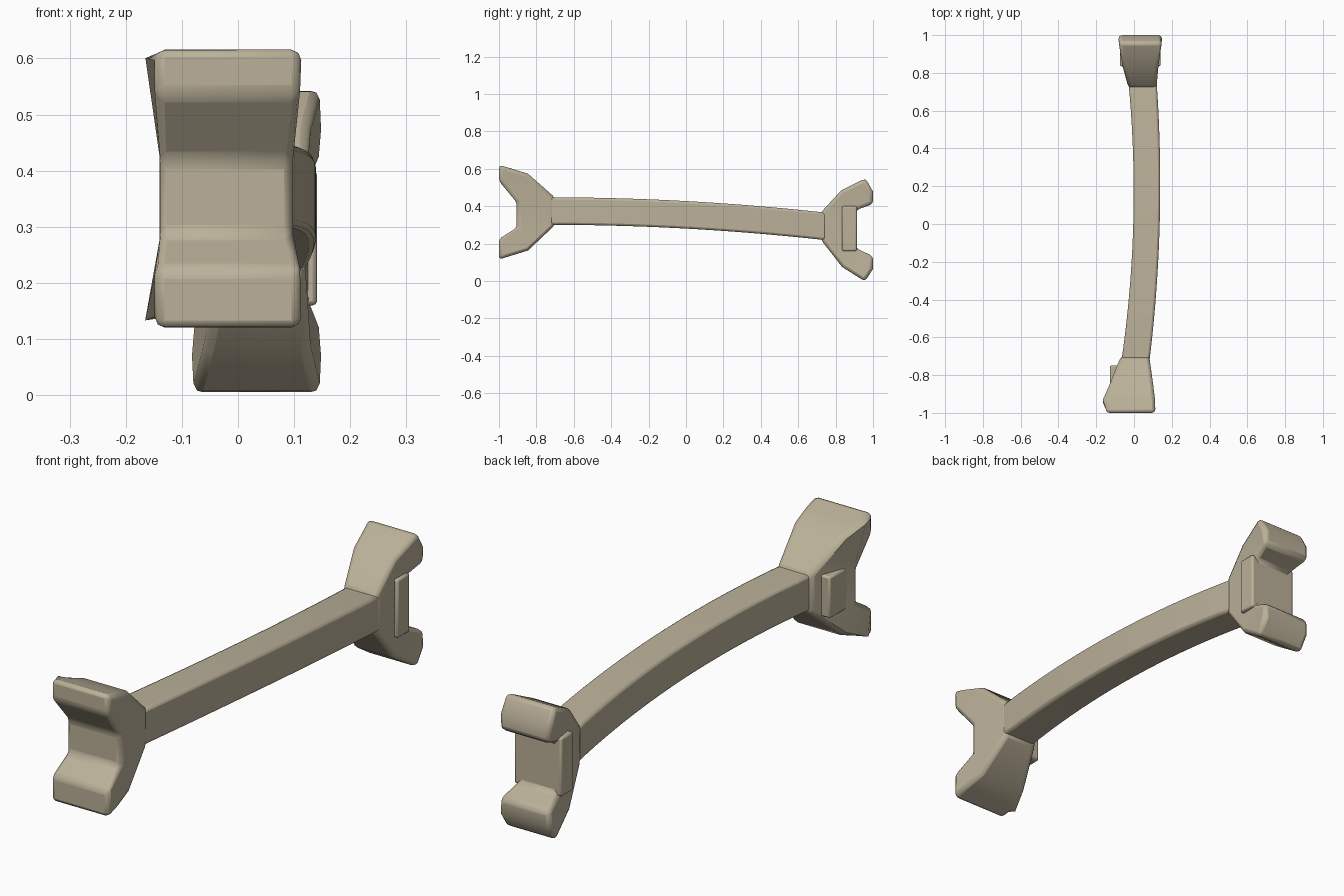
import bpy, bmesh

if "Cube" in bpy.data.objects:
    bpy.data.objects.remove(bpy.data.objects["Cube"])

MAT = bpy.data.materials.new("bone_tan")
MAT.diffuse_color = (0.50, 0.44, 0.32, 1)
MAT.use_nodes = True
MAT.node_tree.nodes["Principled BSDF"].inputs["Base Color"].default_value = MAT.diffuse_color

def finish(name, bm, bevel, segs=2):
    bmesh.ops.recalc_face_normals(bm, faces=bm.faces)
    me = bpy.data.meshes.new(name)
    bm.to_mesh(me)
    bm.free()
    me.materials.append(MAT)
    ob = bpy.data.objects.new(name, me)
    bpy.context.collection.objects.link(ob)
    mod = ob.modifiers.new("soft_edges", 'BEVEL')
    mod.width = bevel
    mod.segments = segs
    mod.limit_method = 'ANGLE'
    mod.angle_limit = 0.6
    bpy.ops.object.select_all(action='DESELECT')
    bpy.context.view_layer.objects.active = ob
    ob.select_set(True)
    bpy.ops.object.shade_smooth_by_angle(angle=0.6)
    return ob

# Knuckle: a forked side profile, each point (y, z, x left, x right)
CELLS = [(0, 1, 5), (1, 2, 3, 4, 5), (0, 5, 6, 11), (11, 6, 10), (10, 6, 7, 8, 9)]

def knuckle(name, pts):
    bm = bmesh.new()
    left = [bm.verts.new((p[2], p[0], p[1])) for p in pts]
    right = [bm.verts.new((p[3], p[0], p[1])) for p in pts]
    n = len(pts)
    for i in range(n):
        j = (i + 1) % n
        bm.faces.new((left[i], left[j], right[j], right[i]))
    for side in (left, right):
        for c in CELLS:
            bm.faces.new([side[i] for i in c])
    finish(name, bm, 0.018)

# Plate between the two lobes: box from (x0, x1), (y0, y1), (z0, z1)
def plate(name, xs, ys, zs):
    bm = bmesh.new()
    bmesh.ops.create_cube(bm, size=1)
    for v in bm.verts:
        v.co = [r[0] if c < 0 else r[1] for c, r in zip(v.co, (xs, ys, zs))]
    finish(name, bm, 0.008)

# Curved square shaft
bm = bmesh.new()
rings = []
N = 20
for i in range(N + 1):
    y = -0.73 + 1.48 * i / N
    cx = -0.0732 * y * y + 0.0274 * y + 0.066
    cz = -0.0375 * y * y - 0.0548 * y + 0.354
    h = 0.070 + 0.008 * y * y
    rings.append([bm.verts.new((cx + sx * h, y, cz + sz * 0.0735))
                  for sx, sz in ((-1, -1), (1, -1), (1, 1), (-1, 1))])
for a, b in zip(rings, rings[1:]):
    for k in range(4):
        m = (k + 1) % 4
        bm.faces.new((a[k], a[m], b[m], b[k]))
bm.faces.new(rings[0])
bm.faces.new(rings[-1])
finish("shaft", bm, 0.012)

# Front knuckle
knuckle("front_knuckle", [
    (-0.70, 0.446, -0.07, 0.082), (-0.845, 0.574, -0.128, 0.102),
    (-0.93, 0.600, -0.147, 0.112), (-1.0, 0.621, -0.149, 0.113),
    (-1.0, 0.535, -0.149, 0.113), (-0.905, 0.42, -0.146, 0.10),
    (-0.905, 0.285, -0.146, 0.10), (-1.0, 0.225, -0.149, 0.113),
    (-1.0, 0.115, -0.149, 0.113), (-0.93, 0.137, -0.147, 0.112),
    (-0.845, 0.163, -0.128, 0.102), (-0.70, 0.30, -0.07, 0.082)])
# Left cheek behind the front notch
plate("front_plate", (-0.128, 0.06), (-0.895, -0.75), (0.27, 0.44))

# Back knuckle
knuckle("back_knuckle", [
    (0.72, 0.366, -0.032, 0.12), (0.83, 0.485, -0.062, 0.13),
    (0.96, 0.549, -0.082, 0.148), (1.0, 0.478, -0.082, 0.148),
    (1.0, 0.412, -0.082, 0.148), (0.91, 0.38, -0.06, 0.127),
    (0.91, 0.175, -0.06, 0.127), (1.0, 0.133, -0.082, 0.148),
    (1.0, 0.065, -0.082, 0.148), (0.957, -0.002, -0.082, 0.148),
    (0.835, 0.075, -0.062, 0.13), (0.72, 0.222, -0.032, 0.12)])
# Plate filling the back notch, standing proud of both cheeks
plate("back_plate", (-0.074, 0.141), (0.835, 0.913), (0.16, 0.40))
